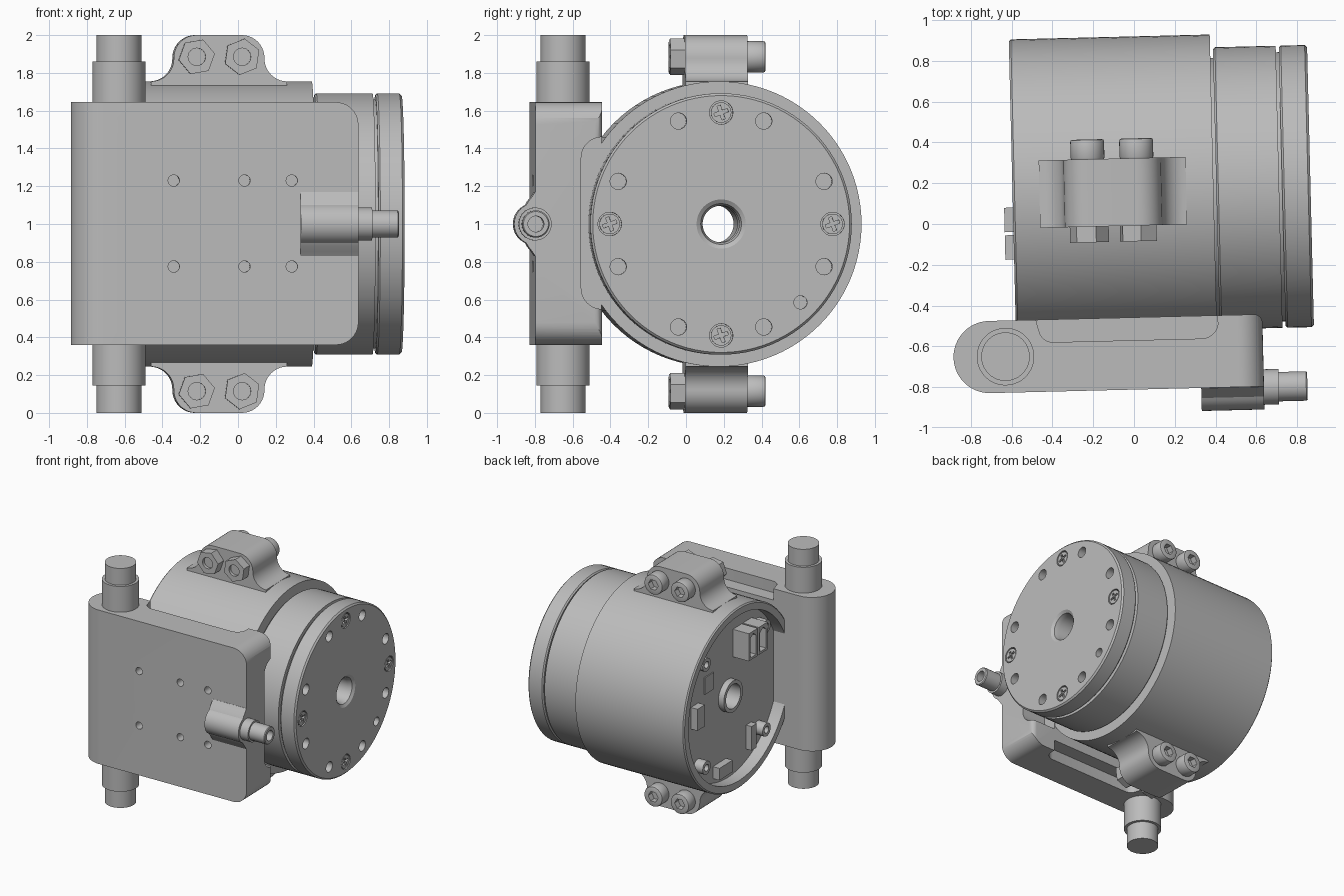
import bpy, bmesh, math
from math import cos, sin, pi, radians
from mathutils import Matrix

if "Cube" in bpy.data.objects:
    bpy.data.objects.remove(bpy.data.objects["Cube"], do_unlink=True)

grey = bpy.data.materials.new("mid grey")
grey.use_nodes = True
grey.diffuse_color = (0.5, 0.5, 0.5, 1)
grey.node_tree.nodes["Principled BSDF"].inputs["Base Color"].default_value = (0.5, 0.5, 0.5, 1)

parts = []
AY, AZ = 0.165, 1.0          # motor axis, parallel to x


def place(axis, u, v, t):
    return {"x": (t, u, v), "y": (u, t, v), "z": (u, v, t)}[axis]


def finish(name, bm):
    bmesh.ops.recalc_face_normals(bm, faces=bm.faces)
    mesh = bpy.data.meshes.new(name)
    bm.to_mesh(mesh)
    bm.free()
    mesh.materials.append(grey)
    obj = bpy.data.objects.new(name, mesh)
    bpy.context.scene.collection.objects.link(obj)
    parts.append(obj)
    return obj


def prism(name, pts, axis, a, b):
    """Extrude a 2D outline along an axis."""
    bm = bmesh.new()
    lo = [bm.verts.new(place(axis, u, v, a)) for u, v in pts]
    hi = [bm.verts.new(place(axis, u, v, b)) for u, v in pts]
    bm.faces.new(lo)
    bm.faces.new(hi)
    n = len(pts)
    for i in range(n):
        j = (i + 1) % n
        bm.faces.new((lo[i], lo[j], hi[j], hi[i]))
    return finish(name, bm)


def lathe(name, profile, cy, cz, n=96):
    """Revolve a closed (radius, x) outline around an axis along x."""
    bm = bmesh.new()
    rings = [[bm.verts.new((x, cy + r * cos(2 * pi * k / n), cz + r * sin(2 * pi * k / n)))
              for r, x in profile] for k in range(n)]
    m = len(profile)
    for k in range(n):
        p, q = rings[k], rings[(k + 1) % n]
        for i in range(m):
            j = (i + 1) % m
            bm.faces.new((p[i], p[j], q[j], q[i]))
    return finish(name, bm)


def arc(u, v, r, a0, a1, n=10):
    return [(u + r * cos(radians(a0 + (a1 - a0) * i / n)),
             v + r * sin(radians(a0 + (a1 - a0) * i / n))) for i in range(n + 1)]


def circle(u, v, r, n=32, phase=0):
    return arc(u, v, r, phase, phase + 360, n)[:-1]


def rect(u0, u1, v0, v1):
    return [(u0, v0), (u1, v0), (u1, v1), (u0, v1)]


def apply_boolean(obj, tools, op="DIFFERENCE"):
    for tool in tools:
        mod = obj.modifiers.new("cut", "BOOLEAN")
        mod.operation, mod.object, mod.solver = op, tool, "EXACT"
        bpy.context.view_layer.objects.active = obj
        bpy.ops.object.modifier_apply(modifier=mod.name)
        parts.remove(tool)
        bpy.data.objects.remove(tool, do_unlink=True)


# Motor housing with recessed back and through bore
lathe("motor_housing", [(.1, -.54), (.13, -.54), (.13, -.49), (.69, -.49), (.69, -.592),
                        (.745, -.592), (.755, -.582), (.755, .394), (.64, .394),
                        (.64, .41), (.1, .41)], AY, AZ)

# Output rotor with groove and flared bore
rotor = lathe("output_rotor", [(.097, .408), (.682, .408), (.692, .418), (.692, .716), (.66, .716),
                               (.66, .731), (.682, .731), (.692, .741), (.692, .858), (.68, .87),
                               (.13, .87), (.108, .855), (.097, .82)], AY, AZ)
tools = []
for i in range(16):
    if i % 4 == 0:                       # screw seats
        a, r, depth = radians(i * 22.5), .062, .03
    elif i % 2 == 0:
        continue
    else:                                # threaded holes
        a, r, depth = radians(i * 22.5), .043, .1
    tools.append(prism("hole", circle(AY + .59 * cos(a), AZ + .59 * sin(a), r), "x", .87 - depth, .9))
tools.append(prism("hole", circle(AY + .42, AZ - .415, .035), "x", .82, .9))
apply_boolean(rotor, tools)

# Cross-head rotor screws
for i in range(4):
    cy, cz = AY + .59 * cos(i * pi / 2), AZ + .59 * sin(i * pi / 2)
    screw = prism("rotor_screw", circle(cy, cz, .054), "x", .83, .867)
    w, l = .009, .038
    cross = [(w, w), (w, l), (-w, l), (-w, w), (-l, w), (-l, -w),
             (-w, -w), (-w, -l), (w, -l), (w, -w), (l, -w), (l, w)]
    t = radians(20)
    cross = [(cy + u * cos(t) - v * sin(t), cz + u * sin(t) + v * cos(t)) for u, v in cross]
    apply_boolean(screw, [prism("slot", cross, "x", .845, .9)])

# Mounting plate: rounded left end, rounded right corners
plate = prism("mounting_plate", arc(-.724, -.635, .177, 90, 270, 24) + [(.618, -.812)]
              + arc(.578, -.498, .04, 0, 90, 6), "z", .36, 1.645)
front_outline = ([(-1, .36)] + arc(.498, .48, .12, -90, 0) + arc(.498, 1.525, .12, 0, 90)
                 + [(-1, 1.645)])
apply_boolean(plate, [prism("outline", front_outline, "y", -1, -.3)], "INTERSECT")
# Rotor pocket, saddle steps and front screw holes
pocket = [(-.4, .55)] + arc(-.46, .66, .11, 270, 180) + arc(-.46, 1.35, .11, 180, 90) + [(-.4, 1.46)]
tools = [prism("pocket", pocket, "x", .4, .8)]
step = [(-.5, -.4), (-.49, -.47)] + arc(-.41, -.5, .07, 190, 270, 6) \
    + arc(.32, -.49, .08, 270, 350, 6) + [(.4, -.4)]
for z0, z1 in ((1.55, 1.75), (.25, .45)):
    tools.append(prism("step", step, "z", z0, z1))
for x in (-.36, .015, .265):
    for z in (.775, 1.23):
        tools.append(prism("hole", circle(x, z, .03, 20), "y", -.9, -.73))
apply_boolean(plate, tools)

# Hinge pin, stepped at both ends
for z0, z1, r, name in ((.145, 1.86, .141, "hinge_pin_sleeve"), (0, 2, .119, "hinge_pin")):
    prism(name, circle(-.646, -.635, r, 48), "z", z0, z1)

# Cable outlet: flared boss and hollow tube
half = [(-.78, 1.18), (-.813, 1.17), (-.83, 1.145), (-.85, 1.12)] + arc(-.815, 1, .11, 115, 180, 8)
prism("cable_boss", half + [(y, 2 - z) for y, z in reversed(half[:-1])], "x", .31, .617)
lathe("cable_tube", [(.042, .5), (.087, .5), (.087, .69), (.072, .69), (.072, .825),
                     (.066, .831), (.042, .831)], -.815, 1, 40)

# Clamp lugs above and below, with nuts and socket bolts
LX = -.1
side = arc(.36, 1.875, .12, 270, 180) + arc(.12, 1.88, .12, 0, 90)
outline = [(LX + .36, 1.6)] + [(LX + u, v) for u, v in side] \
    + [(LX - u, v) for u, v in reversed(side)] + [(LX - .36, 1.6)]
for label, flip in (("upper", False), ("lower", True)):
    def zf(z):
        return 2 - z if flip else z
    prism(label + "_clamp_lug", [(u, zf(v)) for u, v in outline], "y", -.008, .323)
    for k, dx in enumerate((-.12, .12)):
        x, z = LX + dx, zf(1.885)
        nut = prism(label + "_nut", circle(x, z, .097, 6, 10 + 12 * k), "y", -.085, -.005)
        apply_boolean(nut, [prism("hole", circle(x, z, .046, 24), "y", -.2, -.06)])
        bolt = prism(label + "_bolt_head", circle(x, z, .083), "y", .32, .42)
        bev = bolt.modifiers.new("edge", "BEVEL")
        bev.width, bev.segments = .01, 2
        bpy.context.view_layer.objects.active = bolt
        bpy.ops.object.modifier_apply(modifier=bev.name)
        apply_boolean(bolt, [prism("socket", circle(x, z, .045, 6), "y", .37, .5)])

# Circuit board details in the back recess
for y0 in (-.16, -.025):
    plug = prism("power_plug", rect(y0, y0 + .12, 1.29, 1.52), "x", -.635, -.48)
    inner = [(y0 + .02, 1.31), (y0 + .1, 1.31), (y0 + .1, 1.47), (y0 + .06, 1.5), (y0 + .02, 1.47)]
    apply_boolean(plug, [prism("socket", inner, "x", -.7, -.54)])
for y, z, w, h, d in ((.43, 1.2, .12, .14, .01), (.62, 1, .1, .18, .06),
                      (.28, .43, .18, .1, .06), (-.12, .55, .07, .2, .05)):
    prism("board_part", rect(y - w / 2, y + w / 2, z - h / 2, z + h / 2), "x", -.49 - d, -.48)
for sy in (-.41, .41):
    for sz in (-.43, .43):
        lathe("back_screw_post", [(.028, -.5), (.028, -.57), (.055, -.57), (.055, -.48), (.028, -.48)],
              AY + sy, AZ + sz, 28)

# Slight turn about z, then smooth shading with sharp edges kept
turn = Matrix.Rotation(radians(1.4), 4, "Z")
bpy.ops.object.select_all(action="DESELECT")
for obj in parts:
    obj.data.transform(turn)
    obj.select_set(True)
bpy.context.view_layer.objects.active = parts[0]
bpy.ops.object.shade_smooth_by_angle(angle=radians(30))
